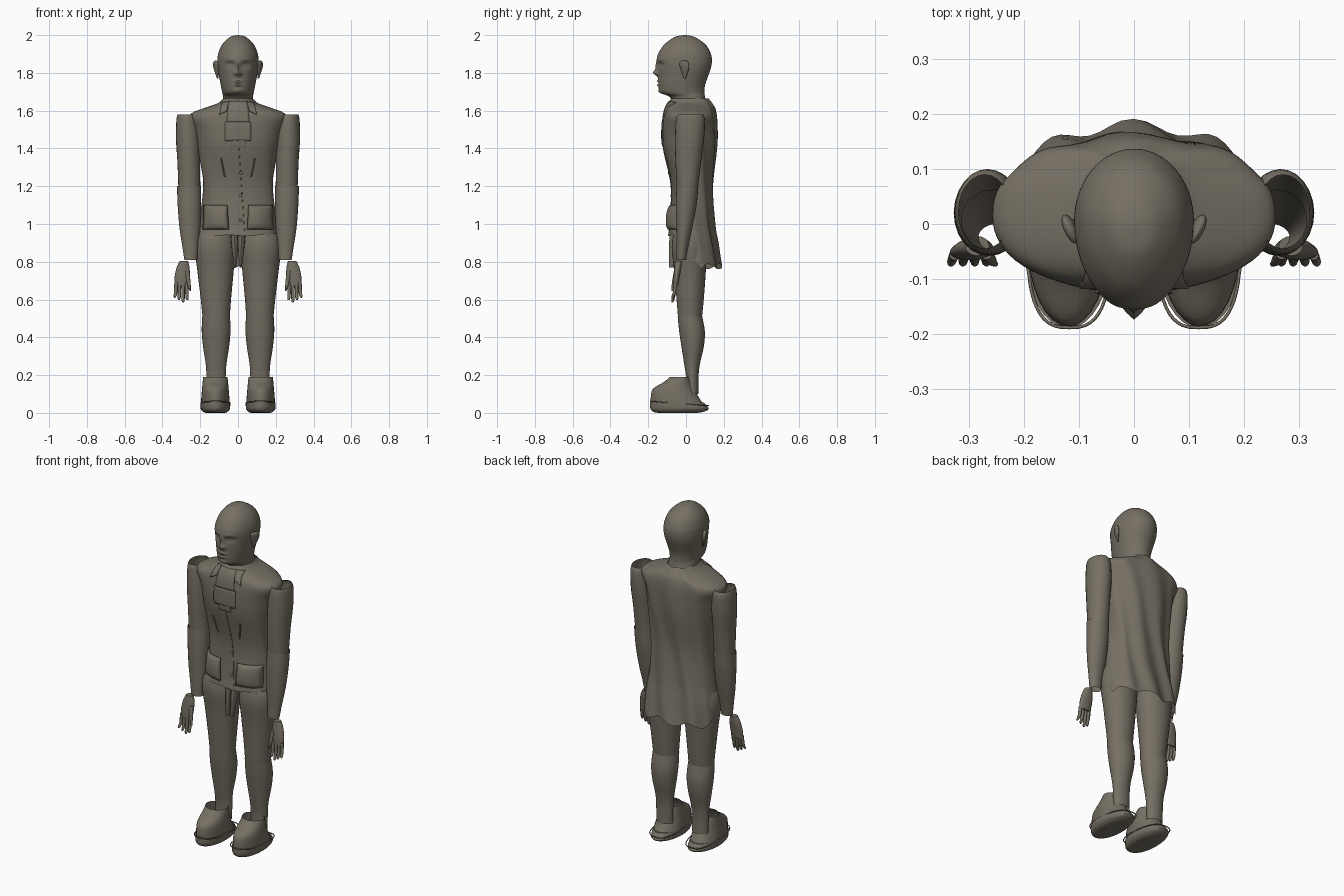
import bpy
import math
from mathutils import Vector
from mathutils.bvhtree import BVHTree

default_cube = bpy.data.objects.get("Cube")
if default_cube:
    bpy.data.objects.remove(default_cube, do_unlink=True)

clay = bpy.data.materials.new("warm_grey_clay")
clay.use_nodes = True
clay.diffuse_color = (.18, .16, .125, 1)
clay.node_tree.nodes["Principled BSDF"].inputs["Base Color"].default_value = clay.diffuse_color


def make_object(name, verts, faces):
    mesh = bpy.data.meshes.new(name)
    mesh.from_pydata(verts, [], faces)
    mesh.materials.append(clay)
    obj = bpy.data.objects.new(name, mesh)
    bpy.context.collection.objects.link(obj)
    bpy.ops.object.select_all(action="DESELECT")
    obj.select_set(True)
    bpy.context.view_layer.objects.active = obj
    bpy.ops.object.shade_smooth_by_angle(angle=math.radians(40))
    return obj


def signed_power(value, exponent):
    return math.copysign(abs(value) ** exponent, value)


def smooth_row(rows, t):
    """Smooth curve through a list of rows, read at position t."""
    index = min(int(t), len(rows) - 2)
    u = t - index
    before, start, end, after = (Vector(rows[min(max(index + k, 0), len(rows) - 1)]) for k in range(-1, 3))
    ease = u * u * (3 - 2 * u)
    tangent_start = (end - before) / 2
    tangent_end = (after - start) / 2
    return start.lerp(end, ease) + tangent_start * u * (1 - u) ** 2 - tangent_end * u * u * (1 - u)


def loft(name, rings, x=0, x_end=None, segs=24, steps=4, roundness=1, mid=.5, top=False, bottom=False, warp=None):
    """Skin rings of (z, half width, front y, back y), listed from the top down."""
    count = (len(rings) - 1) * steps + 1
    verts, faces = [], []
    for i in range(count):
        z, half, front, back = smooth_row(rings, i / steps)
        centre_y = front + (back - front) * mid
        centre_x = x if x_end is None else x + (x_end - x) * i / (count - 1)
        for j in range(segs):
            angle = math.tau * j / segs
            across, along = math.cos(angle), math.sin(angle)
            reach = back - centre_y if along > 0 else centre_y - front
            point = (centre_x + half * signed_power(across, roundness),
                     centre_y + reach * signed_power(along, roundness), z)
            verts.append(warp(*point, angle) if warp else point)
    for start in range(0, (count - 1) * segs, segs):
        for j in range(segs):
            k = (j + 1) % segs
            faces.append((start + j, start + segs + j, start + segs + k, start + k))
    if top:
        faces.append(tuple(range(segs)))
    if bottom:
        faces.append(tuple(reversed(range((count - 1) * segs, count * segs))))
    return make_object(name, verts, faces)


# Head and neck, with the face pushed in and out by soft bumps
FACE_BUMPS = {  # feature: x, z, width, height, depth
    "nose_tip": (0, 1.8, .013, .016, .024),
    "nose_bridge": (0, 1.83, .009, .025, .012),
    "nostril": (.016, 1.796, .008, .008, .01),
    "eye_socket": (.042, 1.843, .022, .014, -.016),
    "eyelid": (.042, 1.841, .013, .008, .008),
    "brow": (.04, 1.87, .03, .009, .004),
    "upper_lip": (0, 1.757, .024, .006, .007),
    "lower_lip": (0, 1.735, .02, .006, .007),
    "mouth_line": (0, 1.746, .028, .003, -.004),
    "chin": (0, 1.703, .022, .012, .006),
}


def face_warp(x, y, z, angle):
    if math.sin(angle) < 0:
        for bump_x, bump_z, width, height, depth in FACE_BUMPS.values():
            y -= depth * math.exp(-((abs(x) - bump_x) / width) ** 2 - ((z - bump_z) / height) ** 2)
    return x, y, z


loft("head", [
    (2, .004, -.01, 0), (1.99, .042, -.06, .045), (1.95, .084, -.115, .104), (1.9, .105, -.148, .132),
    (1.86, .109, -.154, .137), (1.82, .107, -.148, .13), (1.77, .098, -.147, .112), (1.73, .09, -.145, .1),
    (1.695, .083, -.135, .098), (1.675, .08, -.09, .1), (1.64, .08, -.07, .108), (1.58, .085, -.06, .115),
], segs=96, steps=8, mid=.55, top=True, warp=face_warp)


# Jacket: wavy folds at the back and a hem that rises towards the front
def jacket_warp(x, y, z, angle):
    backward = math.sin(angle)
    low = max(0, 1.6 - z)
    y += max(0, backward + .2) * (.004 + .007 * low) * math.sin(9 * angle + 8 * z)
    x += .004 * math.sin(14 * z + 5 * angle) * min(1, low * 3)
    waist = .98
    if z < waist:
        drop = .2 + .8 * min(1, max(0, backward + .75))
        z = waist - (waist - z) * drop * (1 + .07 * math.sin(8 * angle))
    return x, y, z


jacket = loft("jacket", [
    (1.665, .078, -.078, .115), (1.64, .105, -.095, .135), (1.615, .175, -.108, .15), (1.59, .24, -.115, .156),
    (1.56, .258, -.12, .16), (1.5, .232, -.125, .163), (1.4, .212, -.12, .16), (1.2, .187, -.078, .14),
    (1, .202, -.086, .148), (.9, .214, -.09, .162), (.775, .222, -.095, .18),
], segs=72, roundness=.9, mid=.48, warp=jacket_warp)
cloth = BVHTree.FromPolygons([vertex.co.copy() for vertex in jacket.data.vertices],
                             [tuple(polygon.vertices) for polygon in jacket.data.polygons])


def on_cloth(x, z, lift):
    """Point on the jacket front, raised by lift."""
    hit = cloth.ray_cast(Vector((x, -1, z)), Vector((0, 1, 0)))[0]
    return x, (hit.y if hit else -.08) - lift, z


def patch(name, corners, thick, bulge=0, cells=10):
    """Cloth piece laid on the jacket front between four (x, z) corners."""
    top_start, top_end, low_end, low_start = (Vector(corner) for corner in corners)
    verts = []
    for i in range(cells + 1):
        v = i / cells
        for j in range(cells + 1):
            u = j / cells
            x, z = top_start.lerp(top_end, u).lerp(low_start.lerp(low_end, u), v)
            puff = bulge * (16 * u * (1 - u) * v * (1 - v)) ** .4
            verts.append(on_cloth(x, z, thick + puff))
    row = cells + 1
    faces = [(k, k + row, k + row + 1, k + 1) for k in range(cells * row) if k % row < cells]
    obj = make_object(name, verts, faces)
    shell = obj.modifiers.new("thickness", "SOLIDIFY")
    shell.thickness = thick + .003
    shell.offset = -1 if obj.data.polygons[0].normal.y < 0 else 1


def cord(name, points, radius, cyclic=False):
    curve = bpy.data.curves.new(name, "CURVE")
    curve.dimensions = "3D"
    curve.bevel_depth = radius
    curve.bevel_resolution = 1
    spline = curve.splines.new("POLY")
    spline.points.add(len(points) - 1)
    for point, position in zip(spline.points, points):
        point.co = (*position, 1)
    spline.use_cyclic_u = cyclic
    curve.materials.append(clay)
    bpy.context.collection.objects.link(bpy.data.objects.new(name, curve))


def cloth_line(name, start, end, lift, radius, pieces=16):
    """Thin raised line across the jacket front between two (x, z) points."""
    ends = Vector(start), Vector(end)
    cord(name, [on_cloth(*ends[0].lerp(ends[1], i / pieces), lift) for i in range(pieces + 1)], radius)


# Shirt front, neck cloth and front closure
patch("shirt_panel", [(-.07, 1.54), (.07, 1.54), (.07, 1.44), (-.07, 1.44)], .006)
patch("shirt_panel_tab", [(-.035, 1.445), (.04, 1.445), (.04, 1.41), (-.035, 1.41)], .006)
patch("neck_cloth", [(-.05, 1.65), (.05, 1.65), (.06, 1.54), (-.06, 1.54)], .005)
cloth_line("front_edge", (.035, .96), (.005, 1.4), lift=.001, radius=.002)
for height in (1.27, 1.15, 1.02):
    bpy.ops.mesh.primitive_uv_sphere_add(segments=12, ring_count=8, radius=.008,
                                         location=on_cloth(.015, height, .002))
    button = bpy.context.object
    button.name = "button"
    button.scale.y = .6
    button.data.materials.append(clay)
    bpy.ops.object.shade_smooth()

for side, label in ((1, "left_"), (-1, "right_")):
    ear = loft(label + "ear", [
        (.05, .002, -.005, .01), (.04, .01, -.02, .03), (.01, .011, -.018, .032), (-.045, .003, -.01, 0),
    ], top=True, bottom=True)
    ear.location = (side * .112, -.01, 1.815)
    ear.rotation_euler = (.15, side * .12, side * -.45)

    patch(label + "collar_flap", [(side * x, z) for x, z in
          ((.05, 1.65), (.085, 1.645), (.1, 1.58), (.06, 1.6))], .009)
    patch(label + "pocket", [(side * x, z) for x, z in
          ((.055, 1.1), (.185, 1.1), (.187, .97), (.048, .97))], .01, bulge=.022)
    cloth_line(label + "chest_slit", (side * .07, 1.25), (side * .09, 1.35), lift=.006, radius=.004)
    loft(label + "front_tail", [(.97, .022, -.085, 0), (.88, .017, -.09, -.03), (.77, .006, -.09, -.06)],
         side * .02, side * .014, segs=12, top=True, bottom=True)

    # Hollow sleeves, each in two pieces
    loft(label + "upper_sleeve", [
        (1.58, .048, -.045, .09), (1.55, .058, -.054, .1), (1.45, .064, -.058, .096), (1.33, .06, -.056, .08),
        (1.18, .058, -.048, .062)], side * .272, side * .257)
    loft(label + "lower_sleeve", [
        (1.2, .063, -.05, .065), (1.1, .062, -.054, .056), (.98, .055, -.052, .034), (.88, .042, -.05, .012),
        (.81, .034, -.05, 0)], side * .26, side * .25)

    # Hand: palm, four fingers and a thumb
    loft(label + "palm", [
        (.805, .022, -.058, -.022), (.77, .034, -.062, -.025), (.72, .04, -.066, -.034), (.675, .035, -.066, -.042),
    ], side * .286, side * .3, top=True, bottom=True)
    for finger in range(4):
        tip = .585 + .012 * abs(finger - 1)
        loft(label + "finger", [
            (.69, .01, -.066, -.046), (.64, .009, -.07, -.052), (tip + .01, .008, -.077, -.062),
            (tip, .003, -.077, -.068),
        ], side * (.273 + .018 * finger), side * (.267 + .023 * finger), segs=10, top=True, bottom=True)
    loft(label + "thumb", [(.75, .012, -.065, -.042), (.69, .01, -.075, -.055), (.645, .004, -.078, -.068)],
         side * .27, side * .252, segs=10, top=True, bottom=True)

    # Trouser legs
    loft(label + "thigh", [
        (.95, .088, -.062, .1), (.92, .1, -.072, .105), (.86, .107, -.075, .11), (.75, .096, -.062, .105),
        (.6, .08, -.05, .094), (.48, .07, -.04, .082)], side * .125, side * .115, segs=32, top=True)
    loft(label + "shin", [
        (.51, .074, -.044, .086), (.43, .076, -.036, .1), (.35, .069, -.024, .094), (.26, .055, -.01, .074),
        (.19, .051, 0, .066), (.1, .05, 0, .066)], side * .116, segs=32)

    # Shoe with a separate sole and a thin welt loop
    loft(label + "shoe", [
        (.19, .064, -.085, .022), (.165, .067, -.115, .03), (.13, .07, -.172, .045), (.1, .073, -.185, .058),
        (.055, .076, -.187, .085)], side * .12, segs=32, mid=.6)
    loft(label + "sole", [
        (.055, .079, -.19, .095), (.02, .077, -.188, .12), (.003, .06, -.165, .08), (0, .045, -.13, .05),
    ], side * .12, segs=32, top=True, bottom=True)
    welt = []
    for i in range(48):
        across, along = math.cos(math.tau * i / 48), math.sin(math.tau * i / 48)
        welt.append((side * .118 + .076 * signed_power(across, .7),
                     .154 * signed_power(along, .8) - .035, .05 - .012 * along))
    cord(label + "welt", welt, .003, cyclic=True)
